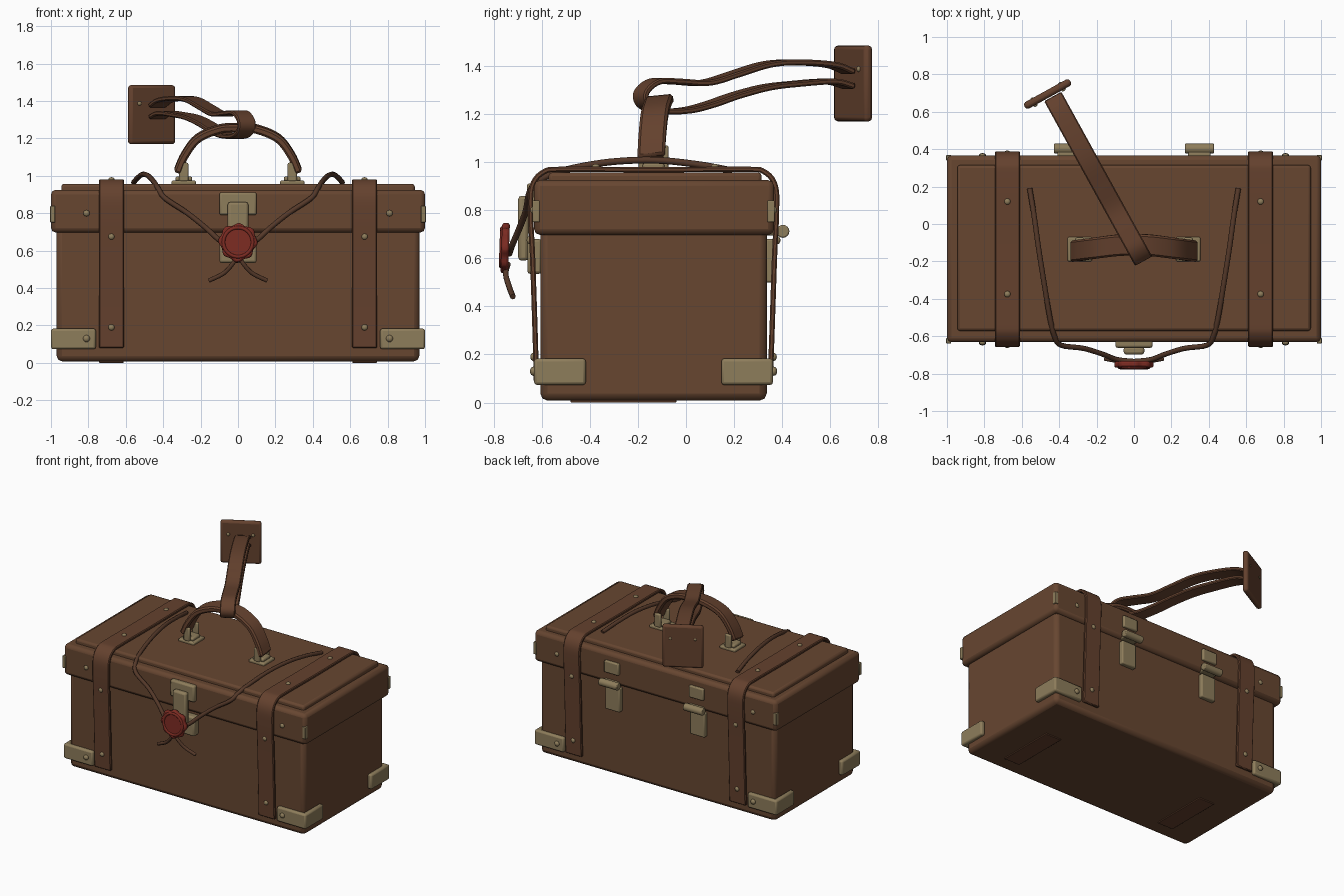
import bpy, bmesh, math
from mathutils import Vector, Matrix

cube = bpy.data.objects.get("Cube")
if cube:
    bpy.data.objects.remove(cube, do_unlink=True)


def material(name, rgb):
    m = bpy.data.materials.new(name)
    m.use_nodes = True
    m.diffuse_color = (*rgb, 1)
    m.node_tree.nodes["Principled BSDF"].inputs["Base Color"].default_value = (*rgb, 1)
    return m


LEATHER = material("brown leather", (0.135, 0.061, 0.030))
STRAP = material("strap leather", (0.128, 0.053, 0.027))
CORD = material("dark cord", (0.090, 0.040, 0.022))
BRASS = material("dull brass", (0.270, 0.205, 0.105))
WAX = material("red wax", (0.200, 0.024, 0.016))
YC = -0.135  # middle of the case from front to back


def finish(name, bm, mat, bevel=0.0, segments=2):
    bmesh.ops.recalc_face_normals(bm, faces=bm.faces)
    me = bpy.data.meshes.new(name)
    bm.to_mesh(me)
    bm.free()
    me.materials.append(mat)
    ob = bpy.data.objects.new(name, me)
    bpy.context.collection.objects.link(ob)
    if bevel:
        mod = ob.modifiers.new("soft edges", 'BEVEL')
        mod.width, mod.segments, mod.limit_method = bevel, segments, 'ANGLE'
    bpy.ops.object.select_all(action='DESELECT')
    ob.select_set(True)
    bpy.context.view_layer.objects.active = ob
    bpy.ops.object.shade_smooth_by_angle(angle=math.radians(35))
    return ob


def box(name, x, y, z, mat, bevel=0.01, segments=2):
    bm = bmesh.new()
    bmesh.ops.create_cube(bm, size=1)
    for v in bm.verts:
        v.co = [(a + b) / 2 + c * (b - a) for (a, b), c in zip((x, y, z), v.co)]
    return finish(name, bm, mat, bevel, segments)


def prism(name, outline, z0, z1, mat, bevel):
    bm = bmesh.new()
    face = bm.faces.new([bm.verts.new((x, y, z0)) for x, y in outline])
    new = bmesh.ops.extrude_face_region(bm, geom=[face])["geom"]
    bmesh.ops.translate(bm, vec=(0, 0, z1 - z0),
                        verts=[g for g in new if isinstance(g, bmesh.types.BMVert)])
    return finish(name, bm, mat, bevel)


def smooth_path(points, steps=5):
    p = [Vector(q) for q in points]
    p = [2 * p[0] - p[1]] + p + [2 * p[-1] - p[-2]]
    out = []
    for a, b, c, d in zip(p, p[1:], p[2:], p[3:]):
        for i in range(steps):
            t = i / steps
            out.append(0.5 * (2 * b + (c - a) * t + (2 * a - 5 * b + 4 * c - d) * t * t
                              + (3 * b - a - 3 * c + d) * t ** 3))
    return out + [p[-2]]


def ribbon(name, points, across, width, thick, mat, steps=5):
    # Flat band swept along a path, its width kept along one direction
    path, w = smooth_path(points, steps), Vector(across).normalized()
    bm, rings = bmesh.new(), []
    for i, p in enumerate(path):
        t = path[min(i + 1, len(path) - 1)] - path[max(i - 1, 0)]
        n = t.cross(w).normalized() * thick / 2
        s = w * width / 2
        rings.append([bm.verts.new(p + q) for q in (s + n, n - s, -s - n, s - n)])
    for a, b in zip(rings, rings[1:]):
        for k in range(4):
            bm.faces.new((a[k], a[k - 1], b[k - 1], b[k]))
    bm.faces.new(rings[0])
    bm.faces.new(rings[-1])
    return finish(name, bm, mat, thick * 0.25, 1)


def tube(name, points, radius, mat, cyclic=False):
    cu = bpy.data.curves.new(name, 'CURVE')
    cu.dimensions, cu.bevel_depth, cu.bevel_resolution, cu.use_fill_caps = '3D', radius, 2, True
    path = points if cyclic else smooth_path(points)
    sp = cu.splines.new('POLY')
    sp.points.add(len(path) - 1)
    for q, p in zip(sp.points, path):
        q.co = (*p, 1)
    sp.use_cyclic_u, sp.use_smooth = cyclic, True
    cu.materials.append(mat)
    ob = bpy.data.objects.new(name, cu)
    bpy.context.collection.objects.link(ob)
    return ob


def stud(name, position, normal, radius=0.017):
    bm = bmesh.new()
    bmesh.ops.create_uvsphere(bm, u_segments=12, v_segments=8, radius=radius)
    bmesh.ops.scale(bm, vec=(1, 1, 0.75), verts=bm.verts)
    turn = Vector(normal).to_track_quat('Z', 'Y').to_matrix().to_4x4()
    bmesh.ops.transform(bm, matrix=Matrix.Translation(position) @ turn, verts=bm.verts)
    finish(name, bm, BRASS)


# Case and lid
box("case_body", (-0.97, 0.97), (-0.606, 0.336), (0.008, 0.75), LEATHER, 0.03)
box("lid", (-1, 1), (-0.632, 0.367), (0.697, 0.925), LEATHER, 0.025)
box("lid_panel", (-0.945, 0.945), (-0.572, 0.315), (0.90, 0.957), LEATHER, 0.015)

# Corner metal, the same at all four corners
for sx in (-1, 1):
    for sy, end in ((-1, "front"), (1, "back")):
        def corner(ax, ay, ox, oy, t):
            pts = [(ox, oy), (ox, oy - ay), (ox - t, oy - ay),
                   (ox - t, oy - t), (ox - ax, oy - t), (ox - ax, oy)]
            return [(sx * x, YC + sy * y) for x, y in pts]
        prism(end + "_bottom_bracket", corner(0.24, 0.215, 1.0, 0.497, 0.036),
              0.073, 0.183, BRASS, 0.012)
        prism(end + "_lid_corner", corner(0.026, 0.03, 1.004, 0.504, 0.012),
              0.75, 0.84, BRASS, 0.004)
        stud("bracket_stud", (sx * 0.81, YC + sy * 0.5, 0.13), (0, sy, 0), 0.019)
        stud("lid_stud", (sx * 0.81, YC + sy * 0.5, 0.80), (0, sy, 0))

# Straps around the case
strap_path = [(-0.622, 0.08), (-0.628, 0.3), (-0.638, 0.6), (-0.646, 0.78), (-0.640, 0.90),
              (-0.59, 0.96), (-0.5, 0.97), (-0.135, 0.968), (0.24, 0.97), (0.325, 0.96),
              (0.372, 0.90), (0.376, 0.78), (0.368, 0.6), (0.358, 0.3), (0.350, 0.08)]
for sx in (-1, 1):
    x = sx * 0.677
    ribbon("strap", [(x, y, z) for y, z in strap_path], (1, 0, 0), 0.135, 0.022, STRAP)
    box("bottom_strap", (x - 0.065, x + 0.065), (-0.48, -0.04), (0, 0.02), STRAP, 0.003)
    for z, out in ((0.19, 0.5), (0.675, 0.515)):
        for sy in (-1, 1):
            stud("strap_stud", (x, YC + sy * out, z), (0, sy, 0))
    for y in (0.12, -0.375):
        stud("top_strap_stud", (x, y, 0.98), (0, 0, 1))

# Handle with its mounts
ribbon("handle", [(-0.325, -0.145, 1.02), (-0.285, -0.14, 1.11), (-0.215, -0.13, 1.2),
                  (-0.1, -0.115, 1.25), (0, -0.11, 1.257), (0.1, -0.115, 1.25),
                  (0.215, -0.13, 1.2), (0.285, -0.14, 1.11), (0.325, -0.145, 1.02)],
       (0, 1, 0.1), 0.115, 0.042, STRAP)
for sx in (-1, 1):
    x = sx * 0.29
    box("handle_plate", (x - 0.065, x + 0.065), (-0.2, -0.07), (0.95, 0.975), BRASS, 0.008)
    box("handle_foot", (x - 0.045, x + 0.045), (-0.18, -0.09), (0.97, 0.997), BRASS, 0.01)
    for y in (-0.185, -0.085):
        box("handle_lug", (x - 0.025, x + 0.025), (y - 0.012, y + 0.012), (0.97, 1.07), BRASS, 0.008)

# Tag hanging on a folded strap looped round the handle
along = Vector((-0.48, 0.87, 0)).normalized()
across = Vector((along.y, -along.x, 0))
loop = [(0.68, 1.375), (0.6, 1.405), (0.45, 1.415), (0.33, 1.405), (0.2, 1.365), (0.08, 1.33),
        (-0.04, 1.335), (-0.13, 1.335), (-0.185, 1.29), (-0.175, 1.24), (-0.11, 1.212),
        (0.0, 1.215), (0.1, 1.24), (0.2, 1.275), (0.33, 1.31), (0.45, 1.325), (0.6, 1.335), (0.68, 1.315)]
ribbon("tag_strap", [(0.03 + (y + 0.16) * along.x / along.y, y, z) for y, z in loop],
       across, 0.105, 0.024, STRAP)
tag = box("tag", (-0.14, 0.14), (-0.02, 0.02), (-0.158, 0.158), STRAP, 0.016)
tag.location = (-0.462, 0.695, 1.327)
tag.rotation_euler.z = math.atan2(across.y, across.x)
for s in (-1, 1):
    stud("tag_stud", tag.location + across * s * 0.085 - along * 0.02 + Vector((0, 0, 0.06)), -along, 0.012)
    stud("tag_back_stud", tag.location + across * s * 0.085 + along * 0.015 + Vector((0, 0, 0.06)), along, 0.012)

# Front clasp
box("clasp_plate", (-0.1, 0.1), (-0.662, -0.62), (0.79, 0.912), BRASS, 0.012)
box("clasp_tongue", (-0.055, 0.055), (-0.698, -0.655), (0.59, 0.86), BRASS, 0.014)
box("clasp_base", (-0.1, 0.1), (-0.66, -0.6), (0.535, 0.68), BRASS, 0.012)

# Back hinges
for sx in (-1, 1):
    x = sx * 0.35
    box("hinge_top", (x - 0.06, x + 0.06), (0.35, 0.386), (0.78, 0.868), BRASS, 0.008)
    box("hinge_leaf", (x - 0.06, x + 0.06), (0.33, 0.37), (0.5, 0.68), BRASS, 0.008)
    box("hinge_arm", (x - 0.06, x + 0.06), (0.33, 0.40), (0.695, 0.73), BRASS, 0.008)
    bm = bmesh.new()
    bmesh.ops.create_cone(bm, cap_ends=True, segments=16, radius1=0.027, radius2=0.027, depth=0.155,
                          matrix=Matrix.Translation((x, 0.403, 0.712)) @ Matrix.Rotation(math.pi / 2, 4, 'Y'))
    finish("hinge_knuckle", bm, BRASS, 0.006)

# Cord over the lid, held by the wax seal, with two loose tails
for sx in (-1, 1):
    cord = [(0.558, 0.19, 0.965), (0.535, 0.05, 0.99), (0.51, -0.13, 1.008), (0.48, -0.32, 1.0),
            (0.45, -0.5, 0.968), (0.425, -0.60, 0.93), (0.39, -0.648, 0.88), (0.27, -0.665, 0.80),
            (0.17, -0.695, 0.72), (0.09, -0.725, 0.65), (0, -0.735, 0.62)]
    tail = [(0.0, -0.74, 0.58), (0.025, -0.75, 0.535), (0.075, -0.735, 0.48), (0.155, -0.72, 0.44)]
    tube("cord", [(sx * x, y, z) for x, y, z in cord], 0.014, CORD)
    tube("cord_tail", [(sx * x, y, z) for x, y, z in tail], 0.012, CORD)

# Wax seal with an uneven edge and a plain raised rim
edge = []
for i in range(48):
    a = i * math.tau / 48
    r = 0.1 + 0.006 * math.cos(8 * a + 0.4) + 0.003 * math.sin(3 * a)
    edge.append((r * math.cos(a), r * math.sin(a)))
seal = prism("wax_seal", edge, -0.016, 0.016, WAX, 0.01)
rim = tube("seal_rim", [(0.078 * math.cos(i * math.tau / 32), 0.078 * math.sin(i * math.tau / 32), 0.014)
                        for i in range(32)], 0.01, WAX, cyclic=True)
for part in (seal, rim):
    part.location = (0, -0.752, 0.645)
    part.rotation_euler.x = math.radians(88)
